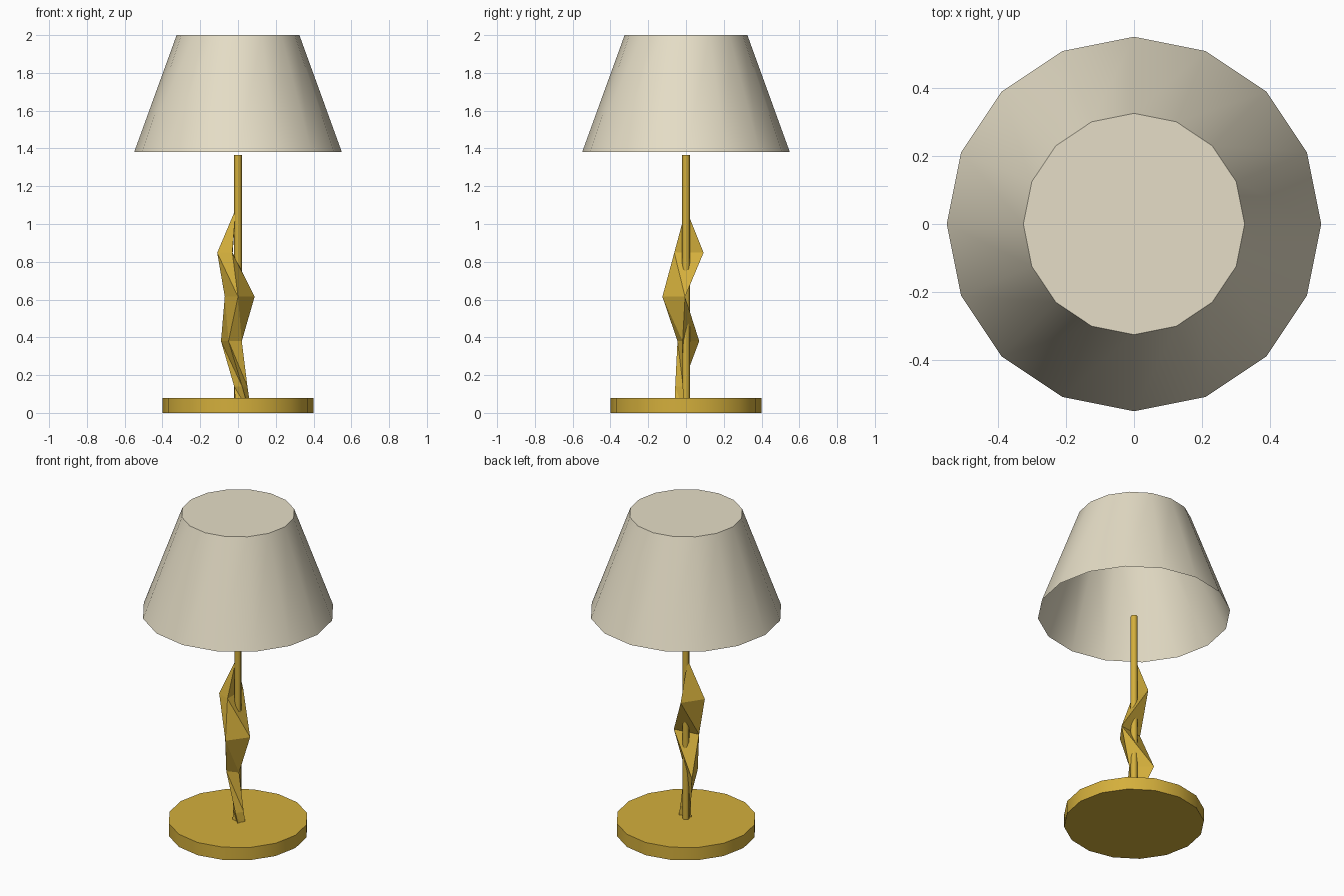
import bpy
import bmesh
import math

if "Cube" in bpy.data.objects:
    bpy.data.objects.remove(bpy.data.objects["Cube"])


def material(name, color):
    m = bpy.data.materials.new(name)
    m.diffuse_color = (*color, 1.0)
    m.use_nodes = True
    m.node_tree.nodes["Principled BSDF"].inputs["Base Color"].default_value = m.diffuse_color
    return m


gold = material("gold metal", (0.658, 0.429, 0.045))
cream = material("cream fabric", (0.79, 0.73, 0.57))


def finish(bm, name, mat, smooth):
    bmesh.ops.recalc_face_normals(bm, faces=bm.faces)
    mesh = bpy.data.meshes.new(name)
    bm.to_mesh(mesh)
    bm.free()
    mesh.materials.append(mat)
    obj = bpy.data.objects.new(name, mesh)
    bpy.context.collection.objects.link(obj)
    if smooth:
        bpy.ops.object.select_all(action='DESELECT')
        obj.select_set(True)
        bpy.context.view_layer.objects.active = obj
        bpy.ops.object.shade_smooth_by_angle(angle=math.radians(50))
    return obj


def turned(name, mat, sides, r0, z0, r1, z1, open_bottom=False):
    """Round part from radius r0 at z0 to radius r1 at z1."""
    bm = bmesh.new()
    rings = []
    for r, z in ((r0, z0), (r1, z1)):
        rings.append([bm.verts.new((r * math.cos(math.tau * i / sides),
                                    r * math.sin(math.tau * i / sides), z))
                      for i in range(sides)])
    low, high = rings
    for i in range(sides):
        j = (i + 1) % sides
        bm.faces.new((low[i], low[j], high[j], high[i]))
    bm.faces.new(high)
    if not open_bottom:
        bm.faces.new(low[::-1])
    return finish(bm, name, mat, True)


# Base, pole and the open-bottomed shade
turned("base", gold, 16, 0.40, 0.0, 0.40, 0.08)
turned("pole", gold, 8, 0.02, 0.04, 0.02, 1.365)
turned("shade", cream, 16, 0.55, 1.38, 0.325, 2.0, open_bottom=True)

# Faceted twist: triangular sections winding up the pole to a point
sections = [
    (0.0, [(0.062, -0.06), (0.07, -0.01), (-0.01, -0.045)]),
    (0.14, [(0.022, -0.057), (0.05, -0.015), (-0.02, -0.02)]),
    (0.38, [(-0.05, -0.045), (0.02, -0.018), (-0.09, 0.07)]),
    (0.615, [(0.0, -0.125), (0.088, -0.005), (-0.07, -0.03)]),
    (0.848, [(-0.03, -0.062), (-0.028, 0.093), (-0.11, -0.03)]),
]
bm = bmesh.new()
rings = [[bm.verts.new((x, y, z)) for x, y in pts] for z, pts in sections]
tip = bm.verts.new((-0.012, 0.0, 1.08))
bm.faces.new(rings[0][::-1])
for low, high in zip(rings, rings[1:]):
    for i in range(3):
        j = (i + 1) % 3
        bm.faces.new((low[i], low[j], high[i]))
        bm.faces.new((low[j], high[j], high[i]))
for i in range(3):
    bm.faces.new((rings[-1][i], rings[-1][(i + 1) % 3], tip))
finish(bm, "twisted_ornament", gold, False)
